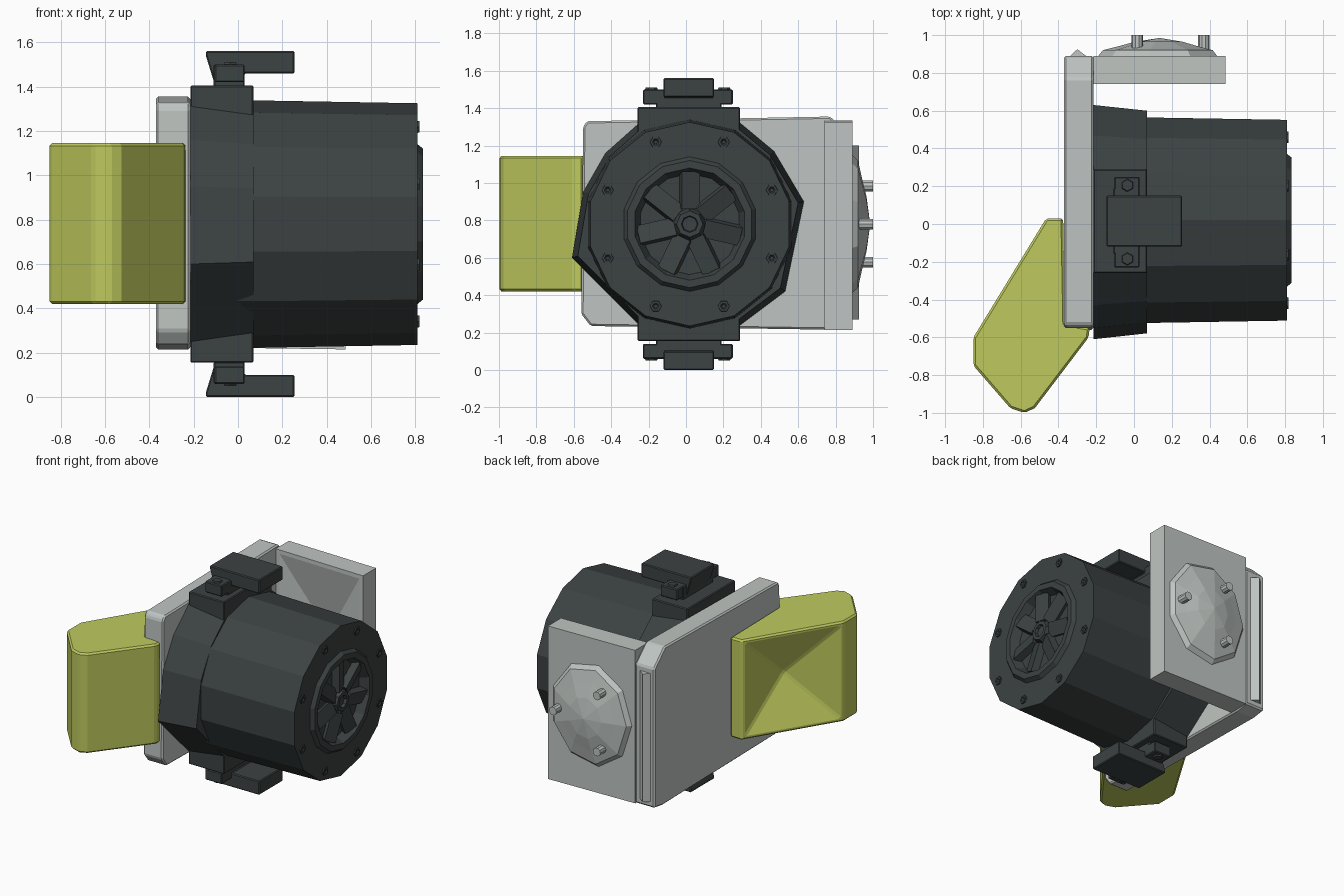
import bpy, bmesh
from math import sin, cos, pi
from mathutils import Vector, Matrix

if "Cube" in bpy.data.objects:
    bpy.data.objects.remove(bpy.data.objects["Cube"])

CY, CZ = 0.02, 0.78  # drum axis


def material(name, rgb):
    m = bpy.data.materials.new(name)
    m.diffuse_color = (*rgb, 1)
    m.use_nodes = True
    m.node_tree.nodes["Principled BSDF"].inputs["Base Color"].default_value = m.diffuse_color
    return m


DARK = material("dark_grey", (0.045, 0.054, 0.054))
LIGHT = material("light_grey", (0.52, 0.56, 0.54))
LIME = material("lime", (0.52, 0.59, 0.11))


def finish(bm, name, mat, bevel=0):
    bmesh.ops.recalc_face_normals(bm, faces=bm.faces[:])
    me = bpy.data.meshes.new(name)
    bm.to_mesh(me)
    bm.free()
    me.materials.append(mat)
    ob = bpy.data.objects.new(name, me)
    bpy.context.collection.objects.link(ob)
    if bevel:
        mod = ob.modifiers.new("bevel", 'BEVEL')
        mod.width = bevel
        mod.segments = 1
        mod.limit_method = 'ANGLE'
    return ob


def prism(pts, a, b, axis, taper=1.0, centre=(0, 0)):
    """Extrude a 2D outline from a to b along an axis."""
    bm = bmesh.new()

    def place(p, h):
        u, v = p
        return {'x': (h, u, v), 'y': (u, h, v), 'z': (u, v, h)}[axis]
    low = [bm.verts.new(place(p, a)) for p in pts]
    high = [bm.verts.new(place([c + (q - c) * taper for q, c in zip(p, centre)], b)) for p in pts]
    bm.faces.new(low)
    bm.faces.new(high)
    n = len(pts)
    for i in range(n):
        j = (i + 1) % n
        bm.faces.new((low[i], low[j], high[j], high[i]))
    bmesh.ops.recalc_face_normals(bm, faces=bm.faces[:])
    return bm


def box(name, x, y, z, mat, bevel=0.006):
    bm = prism([(x[0], y[0]), (x[1], y[0]), (x[1], y[1]), (x[0], y[1])], z[0], z[1], 'z')
    return finish(bm, name, mat, bevel)


def pit(bm, direction, rim, depth):
    """Sink a pyramid-shaped hollow into the face looking along direction."""
    bm.normal_update()
    d = Vector(direction).normalized()
    f = max(bm.faces, key=lambda f: f.normal.dot(d))
    bmesh.ops.inset_region(bm, faces=[f], thickness=rim)
    bm.normal_update()
    bmesh.ops.poke(bm, faces=[f], offset=-depth)


def lathe(name, stations, sides, mat, matrix, phase=0.0):
    """Spin (height, radius) stations around local x."""
    bm = bmesh.new()
    rings = []
    for h, r in stations:
        n = sides if r > 0 else 1
        rings.append([bm.verts.new((h, r * cos(phase + 2 * pi * i / sides),
                                    r * sin(phase + 2 * pi * i / sides))) for i in range(n)])
    for p, q in zip(rings, rings[1:]):
        for i in range(sides):
            j = (i + 1) % sides
            if len(p) == 1:
                bm.faces.new((p[0], q[i], q[j]))
            elif len(q) == 1:
                bm.faces.new((p[i], p[j], q[0]))
            else:
                bm.faces.new((p[i], p[j], q[j], q[i]))
    bm.transform(matrix)
    return finish(bm, name, mat)


AXIS = Matrix.Translation((0, CY, CZ))

# Main drum with raised rim and recessed end
lathe("drum", [(-0.2, 0), (-0.2, 0.55), (0.07, 0.558), (0.81, 0.545), (0.81, 0.36), (0.835, 0.34),
               (0.835, 0.3), (0.775, 0.27), (0.775, 0)], 14, DARK, AXIS, pi / 14)
lathe("hub", [(0.77, 0.09), (0.83, 0.07), (0.83, 0.045), (0.81, 0.04), (0.81, 0)], 8, DARK, AXIS)

# Fan blades in the recess
for i in range(7):
    bm = bmesh.new()
    bmesh.ops.create_cube(bm, size=1, matrix=Matrix.Rotation(2 * pi * i / 7, 4, 'X')
                          @ Matrix.Translation((0.79, 0, 0.18))
                          @ Matrix.Rotation(0.3, 4, 'Z') @ Matrix.Diagonal((0.05, 0.1, 0.2, 1)))
    bm.transform(AXIS)
    finish(bm, "fan_blade", DARK)

# Rim bolts on the drum end
for i in range(8):
    a = pi / 8 + 2 * pi * i / 8
    lathe("rim_bolt", [(0.79, 0.035), (0.818, 0.03), (0.818, 0.018), (0.80, 0)], 6, DARK,
          Matrix.Translation((0, CY + 0.475 * cos(a), CZ + 0.475 * sin(a))))

# Faceted collar behind the drum
collar = [(-0.61, 0.6), (-0.55, 0.95), (-0.43, 1.16), (-0.25, 1.32), (0.29, 1.32), (0.47, 1.17),
          (0.63, 0.9), (0.53, 0.42), (0.29, 0.24), (-0.25, 0.24)]
finish(prism(collar, -0.215, 0.07, 'x', 0.95, (CY, CZ)), "collar", DARK)

# Top and bottom clamps, mirrored about the drum axis
for s in (1, -1):
    def zs(a, b):
        return sorted((CZ + s * (a - CZ), CZ + s * (b - CZ)))
    box("clamp_pad", (-0.215, 0.07), (-0.26, 0.29), zs(1.2, 1.405), DARK)
    box("clamp_bar", (-0.11, 0.03), (-0.16, 0.19), zs(1.4, 1.5), DARK)
    for y in (-0.185, 0.205):
        box("clamp_lug", (-0.105, 0.03), (y - 0.045, y + 0.045), zs(1.42, 1.5), DARK)
        lathe("clamp_screw", [(0, 0.035), (0.012, 0.03), (0.012, 0)], 6, DARK,
              Matrix.Translation((-0.035, y, CZ + s * 0.718)) @ Matrix.Rotation(-s * pi / 2, 4, 'Y'))
    side = [(-0.145, 1.56), (-0.145, 1.54), (-0.105, 1.41), (0.02, 1.41), (0.03, 1.46),
            (0.255, 1.46), (0.255, 1.56)]
    finish(prism([(x, CZ + s * (z - CZ)) for x, z in side], -0.12, 0.15, 'y'), "clamp_tab", DARK, 0.006)

# Back plate of the bracket
plate = [(-0.56, 0.3), (-0.51, 0.235), (0.79, 0.215), (0.89, 0.23), (0.89, 1.24), (0.77, 1.355),
         (-0.53, 1.33), (-0.55, 1.3)]
finish(prism(plate, -0.37, -0.215, 'x'), "back_plate", LIGHT, 0.01)
finish(prism([(-0.37, 0.86), (-0.30, 0.925), (-0.215, 0.86)], 0.27, 1.2, 'z'), "corner_ridge", LIGHT)

# Side plate, hollowed on its inner face
bm = prism([(-0.215, 0.225), (0.485, 0.215), (0.485, 1.325), (-0.215, 1.335)], 0.74, 0.89, 'y')
pit(bm, (0, -1, 0), 0.04, 0.11)
finish(bm, "side_plate", LIGHT)

# Low faceted boss and three pins on the outer face
OUT = Matrix.Translation((0.135, 0, CZ)) @ Matrix.Rotation(pi / 2, 4, 'Z')
lathe("boss", [(0.87, 0.34), (0.92, 0.3), (0.94, 0.22), (0.965, 0.13), (0.985, 0)], 9, LIGHT,
      OUT @ Matrix.Diagonal((1, 1, 1.15, 1)))
for i in range(3):
    a = 2 * pi * i / 3
    lathe("pin", [(0.88, 0.03), (1.0, 0.03), (1.0, 0)], 10, LIGHT,
          Matrix.Translation((0.135 + 0.235 * cos(a), 0, CZ + 0.235 * sin(a)))
          @ Matrix.Rotation(pi / 2, 4, 'Z'))

# Lime guard, hollowed on its rear slanted face
guard = [(-0.465, 0.03), (-0.375, 0.03), (-0.365, -0.53), (-0.235, -0.55), (-0.24, -0.6), (-0.525, -0.975),
         (-0.58, -1.0), (-0.655, -0.975), (-0.85, -0.75), (-0.85, -0.6)]
bm = prism(guard, 0.42, 1.145, 'z')
pit(bm, (-0.63, 0.39, 0), 0.035, 0.16)
finish(bm, "guard", LIME, 0.012)
